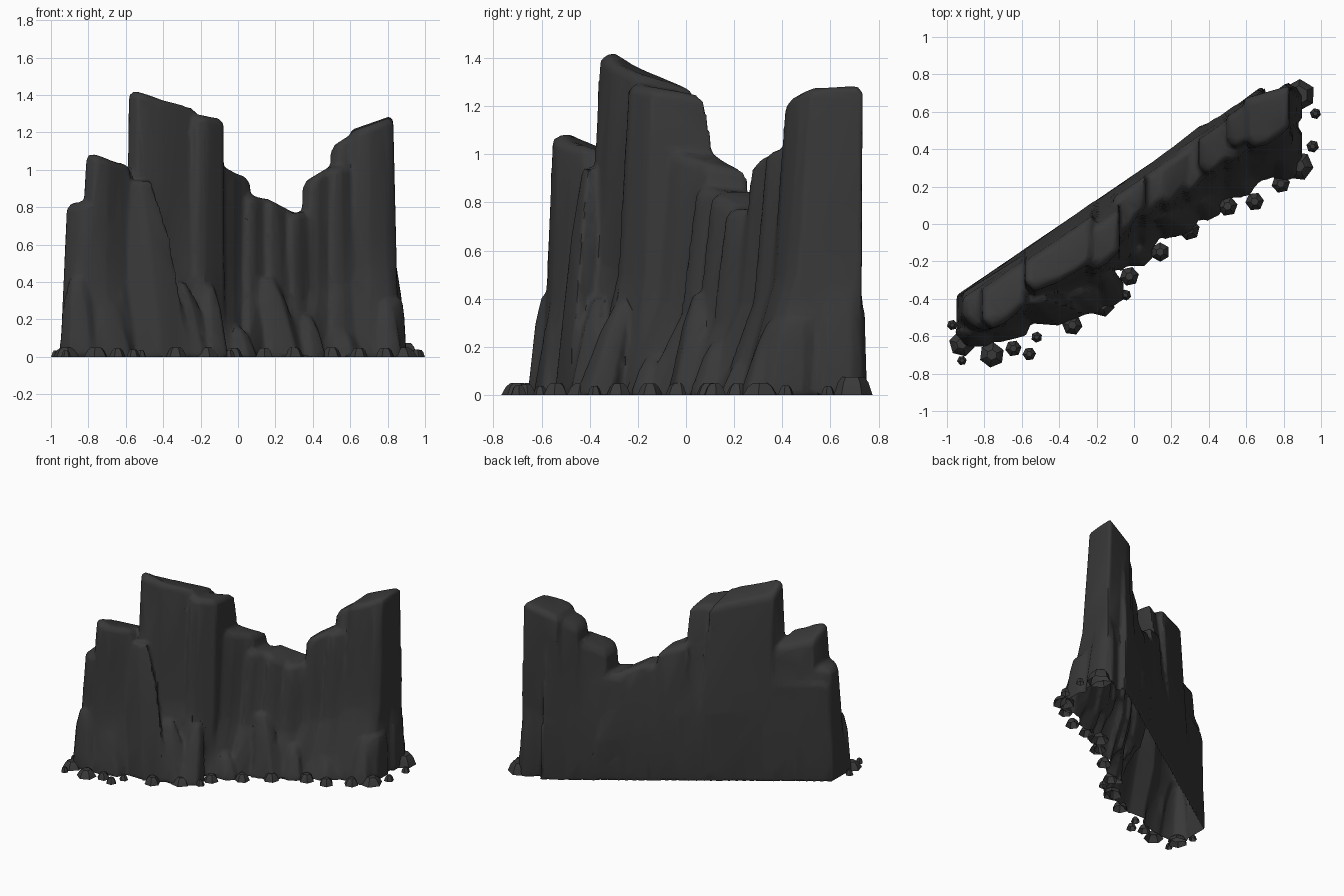
import bpy, bmesh, math, random
from mathutils import Vector

if "Cube" in bpy.data.objects:
    bpy.data.objects.remove(bpy.data.objects["Cube"])
random.seed(4)

rock = bpy.data.materials.new("charcoal rock")
rock.diffuse_color = (0.04, 0.04, 0.04, 1)
rock.use_nodes = True
rock.node_tree.nodes["Principled BSDF"].inputs["Base Color"].default_value = rock.diffuse_color


def back(x):
    # straight line of the flat rear face
    return min(0.68 * x + 0.265, 0.735)


def select(objs):
    bpy.ops.object.select_all(action='DESELECT')
    for o in objs:
        o.select_set(True)
    bpy.context.view_layer.objects.active = objs[0]


def loft(name, rings, closed=True):
    # skin a stack of equal-count rings and cap the ends
    bm = bmesh.new()
    vs = [[bm.verts.new(p) for p in r] for r in rings]
    n = len(vs[0])
    for a, b in zip(vs, vs[1:]):
        for i in range(n):
            bm.faces.new((a[i], a[(i + 1) % n], b[(i + 1) % n], b[i]))
    if closed:
        bm.faces.new(vs[0][::-1])
    bm.faces.new(vs[-1])
    bmesh.ops.triangulate(bm, faces=[f for f in bm.faces if len(f.verts) > 4])
    if closed:
        bmesh.ops.recalc_face_normals(bm, faces=bm.faces)
    me = bpy.data.meshes.new(name)
    bm.to_mesh(me)
    bm.free()
    me.materials.append(rock)
    ob = bpy.data.objects.new(name, me)
    bpy.context.collection.objects.link(ob)
    return ob


def outline(xl, xr, yl, yr, inset):
    # rounded front, straight rear along the wall line
    w = xr - xl
    c = min(0.05, w * 0.25)
    m = yl * 0.5 + yr * 0.5 - 0.015
    return [(xl, yl + c), (xl + c, yl), (xl + w * 0.5, m), (xr - c, yr), (xr, yr + c),
            (xr, max(back(xr) - inset, yr + c + .03)), (xl, max(back(xl) - inset, yl + c + .03))]


def column(name, bottom, top, zl, zr, inset=0.05, fall=0.0):
    # tapered pillar with a slanted, chamfered crown that falls to the rear
    base = [Vector((x, y, 0)) for x, y in outline(*bottom, 0)]
    xl, xr = top[:2]
    crown = [Vector((x, y, zl + (zr - zl) * (x - xl) / (xr - xl)))
             for x, y in outline(*top, inset)]
    for i in (5, 6):
        crown[i].z -= fall
    ctr = sum(crown, Vector()) / len(crown)
    rim = [p - Vector((0, 0, 0.03)) for p in crown]
    cap = [p + (ctr - p).normalized() * min(0.03, (ctr - p).length * 0.4) for p in crown]
    # foot flares out only low down, rear kept flush
    mid = [b.lerp(t, 0.4) for b, t in zip(base, rim)]
    for i in range(5):
        mid[i].y = rim[i].y + (base[i].y - rim[i].y) * 0.27
    for i in (5, 6):
        mid[i].y = base[i].y * 0.9 + mid[i].y * 0.1
    return loft(name, [base, mid, rim, cap])


def spur(name, x, y, rx, ry, tx, ty, tz, turn=0.0, tip=0.35, closed=True):
    # leaning buttress or boulder on a six-sided base
    rings = []
    for s, f in ((1, 0), (0.5 + tip * 0.5, 0.7), (tip, 1)):
        cx, cy = x + (tx - x) * f, y + (ty - y) * f
        rings.append([(cx + rx * s * math.cos(turn + i * math.pi / 3),
                       cy + ry * s * math.sin(turn + i * math.pi / 3), tz * f) for i in range(6)])
    return loft(name, rings, closed)


# Main wall and its pillars: (left x, right x, front y left, front y right)
wall = [column("wall_core", (-.95, .88, -.58, .30), (-.915, .825, -.46, .50), .72, .72, .01)]
pillars = [
    ((-.95, -.72, -.64, -.61), (-.915, -.72, -.54, -.56), .82, .84, .04, 0),
    ((-.87, -.56, -.63, -.61), (-.81, -.575, -.56, -.47), 1.10, 1.03, .06, .07),
    ((-.60, -.20, -.53, -.41), (-.583, -.22, -.36, -.23), 1.435, 1.33, .07, .07),
    ((-.28, -.07, -.40, -.27), (-.27, -.078, -.24, -.19), 1.305, 1.28, .13, .04),
    ((-.12, .07, -.26, -.15), (-.11, .065, -.06, .05), 1.03, .955, .05, .03),
    ((.00, .20, -.19, -.06), (.02, .17, .04, .11), .875, .845, .05, .02),
    ((.12, .40, -.09, .08), (.13, .30, .10, .18), .86, .77, .05, 0),
    ((.25, .45, -.02, .12), (.24, .42, .16, .25), .765, .78, .03, 0),
    ((.33, .54, .06, .17), (.345, .52, .27, .33), .93, 1.035, .05, 0),
    ((.45, .70, .14, .24), (.47, .64, .33, .40), 1.0, 1.04, .06, 0),
    ((.48, .70, .17, .25), (.495, .66, .41, .46), 1.12, 1.225, .03, 0),
    ((.55, .86, .22, .27), (.59, .83, .41, .47), 1.20, 1.285, -.005, -.01),
]
for i, p in enumerate(pillars):
    wall.append(column(f"pillar_{i + 1}", *p))

# Buttresses leaning on the front: x, y, rx, ry, tip x, y, z
spurs = [
    (-.84, -.58, .12, .09, -.86, -.57, .42), (-.67, -.55, .13, .08, -.74, -.53, .38),
    (-.47, -.46, .23, .09, -.54, -.40, .94), (-.28, -.41, .16, .09, -.33, -.36, .40),
    (-.14, -.36, .10, .10, -.16, -.26, .38), (.02, -.17, .09, .07, -.01, -.14, .16),
    (.22, .01, .14, .09, .15, .06, .42), (.38, .08, .10, .07, .36, .13, .22),
    (.56, .20, .10, .07, .55, .24, .15), (.80, .29, .09, .07, .79, .36, .30),
]
for i, s in enumerate(spurs):
    wall.append(spur(f"buttress_{i + 1}", *s, turn=i * 0.4))

# End slabs
wall.append(spur("right_end_slab", .82, .63, .095, .13, .80, .65, .47, .5, .6))
wall.append(spur("right_front_slab", .84, .42, .07, .14, .84, .45, .31, .5, .6))

# Fuse everything into one weathered shell
select(wall)
bpy.ops.object.join()
cliff = bpy.context.object
cliff.name = "cliff_wall"
fuse = cliff.modifiers.new("fuse", 'REMESH')
fuse.mode, fuse.voxel_size = 'VOXEL', 0.014
soft = cliff.modifiers.new("soften", 'SMOOTH')
soft.factor, soft.iterations = 0.5, 4
thin = cliff.modifiers.new("facet", 'DECIMATE')
thin.ratio = 0.06
bpy.ops.object.convert(target='MESH')
cliff = bpy.context.object

# Set the foot on the ground and leave the shell open underneath
bm = bmesh.new()
bm.from_mesh(cliff.data)
bmesh.ops.delete(bm, geom=[f for f in bm.faces if f.normal.z < -0.75
                           and f.calc_center_median().z < 0.04], context='FACES')
for v in bm.verts:
    if v.is_boundary:
        v.co.z = 0
bm.to_mesh(cliff.data)
bm.free()
cliff.data.materials.clear()
cliff.data.materials.append(rock)
select([cliff])
bpy.ops.object.shade_smooth_by_angle(angle=math.radians(45))

# Loose boulders along the foot: x, y, radius
boulders = [
    (-.972, -.54, .028), (-.92, -.73, .026), (-.76, -.70, .068), (-.645, -.665, .044),
    (-.56, -.695, .036), (-.52, -.605, .03), (-.33, -.54, .055), (-.17, -.43, .068),
    (-.045, -.38, .03), (-.025, -.28, .052), (.14, -.15, .052), (.295, -.03, .058),
    (.50, .095, .054), (.645, .12, .05), (.785, .215, .05), (.88, .31, .08),
    (.955, .415, .034), (.97, .59, .03), (-.92, -.64, .07), (.37, .08, .065),
]
stones = [spur(f"boulder_{i + 1}", x, y, r, r, x, y, min(.02 + r * .55, .05),
               random.random(), .42, False) for i, (x, y, r) in enumerate(boulders)]
stones.append(spur("right_rear_foot", .885, .69, .085, .085, .88, .69, .075, .5, .6, False))
select(stones)
bpy.ops.object.shade_smooth_by_angle(angle=math.radians(30))
